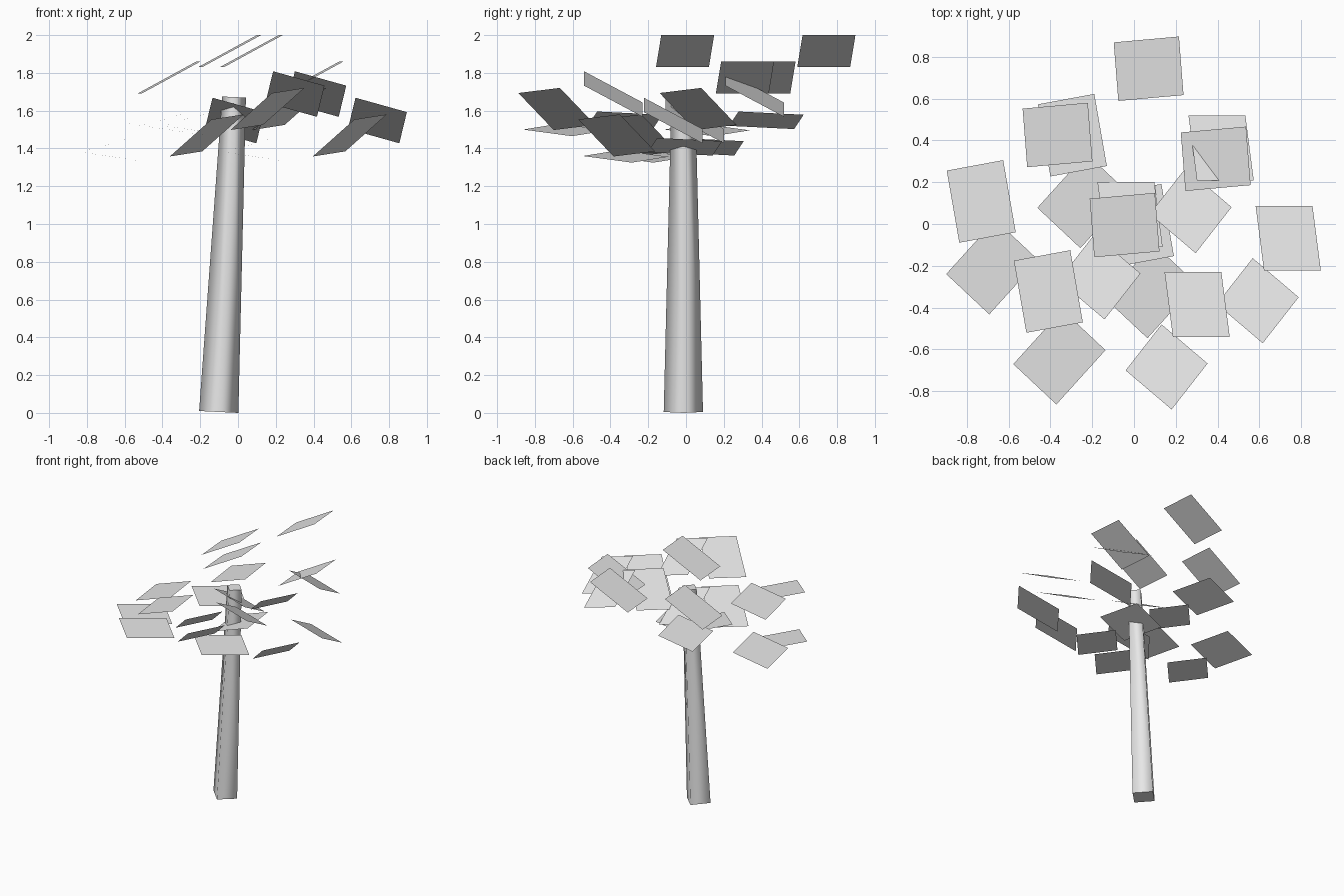
import bpy, bmesh
from mathutils import Vector, Matrix

cube = bpy.data.objects.get("Cube")
if cube:
    bpy.data.objects.remove(cube, do_unlink=True)

# One plain grey for everything
grey = bpy.data.materials.new("plain_grey")
grey.use_nodes = True
grey.diffuse_color = (0.8, 0.8, 0.8, 1)
grey.node_tree.nodes["Principled BSDF"].inputs["Base Color"].default_value = (0.8, 0.8, 0.8, 1)


def add_object(name, bm):
    mesh = bpy.data.meshes.new(name)
    bm.to_mesh(mesh)
    bm.free()
    mesh.materials.append(grey)
    obj = bpy.data.objects.new(name, mesh)
    bpy.context.scene.collection.objects.link(obj)
    return obj


# Trunk: a leaning, tapered four-sided post with corners on the axes
base = Vector((-0.102, -0.014, 0.005))
tip = Vector((-0.021, -0.014, 1.672))
axis = tip - base
bm = bmesh.new()
bmesh.ops.create_cone(bm, cap_ends=True, segments=4, radius1=0.104, radius2=0.063,
                      depth=axis.length)
corner = max(bm.verts, key=lambda v: abs(v.co.x * v.co.y))
if abs(corner.co.x * corner.co.y) > 0.001:
    bmesh.ops.rotate(bm, verts=bm.verts, matrix=Matrix.Rotation(0.7854, 3, "Z"))
for face in bm.faces:
    face.smooth = abs(face.normal.z) < 0.5
for edge in bm.edges:
    edge.smooth = all(f.smooth for f in edge.link_faces)
lean = Vector((0, 0, 1)).rotation_difference(axis).to_matrix().to_4x4()
bm.transform(Matrix.Translation((base + tip) / 2) @ lean)
add_object("trunk", bm)

# Leaf panels: centre, then the two edge directions of each flat card
leaves = {
    "crown_leaf": ((-0.045, -0.005, 1.915), (0.312, 0.028, 0.17), (-0.022, 0.28, 0)),
    "front_leaf": ((-0.357, -0.637, 1.498), (0.206, -0.193, -0.031), (0.235, 0.26, -0.035)),
    "right_leaf": ((-0.41, -0.323, 1.549), (0.27, 0.05, 0.076), (-0.06, 0.345, -0.017)),
    "left_leaf": ((0.302, -0.385, 1.688), (0.272, 0, -0.076), (-0.04, 0.31, -0.165)),
    "low_leaf": ((0.156, -0.684, 1.609), (0.22, -0.187, 0.196), (0.172, 0.22, 0.027)),
}
# The same cluster of five leaves repeats at four spots
spots = [(0, 0, 0), (0.436, 0.317, -0.14), (-0.321, 0.431, -0.14), (0.115, 0.748, 0)]

for name, (centre, u, w) in leaves.items():
    u, w = Vector(u) / 2, Vector(w) / 2
    for number, spot in enumerate(spots, 1):
        mid = Vector(centre) + Vector(spot)
        bm = bmesh.new()
        bm.faces.new([bm.verts.new(mid + u * a + w * b)
                      for a, b in ((-1, -1), (1, -1), (1, 1), (-1, 1))])
        add_object(f"{name}_{number}", bm)
